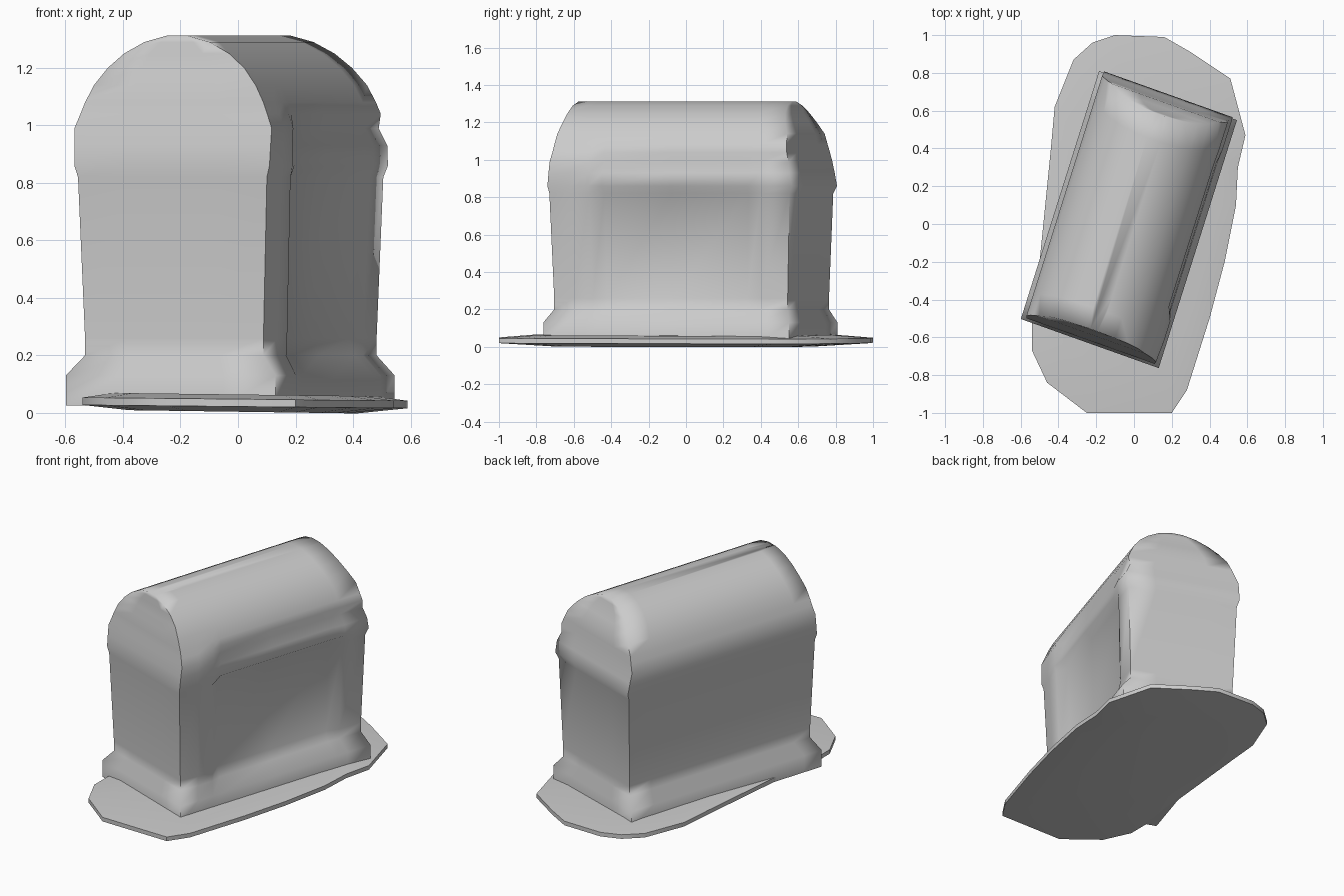
import bpy, bmesh
from mathutils import Vector

cube = bpy.data.objects.get("Cube")
if cube:
    bpy.data.objects.remove(cube)

stone = bpy.data.materials.new("grey_stone")
stone.use_nodes = True
GREY = (0.6, 0.6, 0.6, 1)
stone.diffuse_color = GREY
stone.node_tree.nodes["Principled BSDF"].inputs["Base Color"].default_value = GREY


def loft(name, rings, sharp):
    """Skin a stack of equal-length rings and cap both ends."""
    bm = bmesh.new()
    loops = [[bm.verts.new(p) for p in ring] for ring in rings]
    for low, high in zip(loops, loops[1:]):
        n = len(low)
        for i in range(n):
            j = (i + 1) % n
            bm.faces.new((low[i], low[j], high[j], high[i]))
    bm.faces.new(loops[0][::-1])
    bm.faces.new(loops[-1])
    bmesh.ops.recalc_face_normals(bm, faces=bm.faces)
    mesh = bpy.data.meshes.new(name)
    bm.to_mesh(mesh)
    bm.free()
    mesh.materials.append(stone)
    obj = bpy.data.objects.new(name, mesh)
    bpy.context.collection.objects.link(obj)
    bpy.ops.object.select_all(action="DESELECT")
    obj.select_set(True)
    bpy.context.view_layer.objects.active = obj
    bpy.ops.object.shade_smooth_by_angle(angle=sharp)
    return obj


# Turned body: half-width and half-length axes on the ground
CENTRE = Vector((-0.025, 0.03, 0))
ACROSS = Vector((0.365, -0.13, 0))
ALONG = Vector((0.205, 0.65, 0))
STEPS = (-1, -0.82, -0.66, -0.56, 0, 0.64, 0.76, 1)


def body_ring(z, width, front, back, recess=0, bulge=0, reach=0.7):
    """Rectangle at height z; recess sinks the left side, bulge swells its pillar."""
    def left_side(t):
        if -0.6 < t < reach:
            return 1 - recess
        return 1 + bulge if -0.9 < t < -0.6 else 1

    side = [(left_side(t), t) for t in STEPS]
    rear = [(u, 1) for u in (0.5, 0, -0.5)]
    other = [(-1, t) for t in reversed(STEPS)]
    face = [(u, -1) for u in (-0.5, 0, 0.5)]
    return [CENTRE + ACROSS * u * width + ALONG * v * (back if v > 0 else front)
            + Vector((0, 0, z)) for u, v in side + rear + other + face]


# Plinth, walls with sunken side panel, lipped eaves, grooved and rounded roof
LEVELS = [
    (0.025, 1.0, 1.02, 1.0),
    (0.13, 1.0, 1.02, 1.0),
    (0.20, 0.85, 0.96, 0.96, 0.02, 0.04),
    (0.26, 0.85, 0.96, 0.96, 0.08, 0.05),
    (0.82, 0.90, 0.99, 0.985, 0.10, 0.04),
    (0.86, 0.93, 1.0, 1.01, 0.01, 0.03),
    (0.93, 0.935, 0.99, 0.99, 0.03, 0.02),
    (0.99, 0.94, 0.98, 0.97, 0.08, 0.02, 2),
    (1.04, 0.89, 0.967, 0.96, 0.01, 0.02),
    (1.08, 0.85, 0.96, 0.95),
    (1.14, 0.77, 0.95, 0.94),
    (1.20, 0.65, 0.93, 0.90),
    (1.25, 0.50, 0.92, 0.87),
    (1.29, 0.31, 0.915, 0.85),
    (1.312, 0.1, 0.91, 0.84),
]
loft("chest_body", [body_ring(*level) for level in LEVELS], 1.46)

# Uneven ground slab under the body
OUTLINE = [
    (-0.25, -1), (0.2, -1), (0.28, -0.88), (0.4, -0.5), (0.48, -0.2),
    (0.54, 0.1), (0.55, 0.3), (0.59, 0.47), (0.51, 0.77), (0.3, 0.91),
    (0.16, 0.99), (-0.1, 1), (-0.22, 0.96), (-0.32, 0.87), (-0.42, 0.62),
    (-0.44, 0.4), (-0.47, 0.1), (-0.5, -0.2), (-0.54, -0.45),
    (-0.54, -0.67), (-0.46, -0.84),
]
SLAB = [(0.7, 0.004), (1, 0.022), (1, 0.048), (0.8, 0.064)]
loft("ground_slab", [[(x * s, y * s, z - 0.01 * x) for x, y in OUTLINE]
                     for s, z in SLAB], 0.9)
